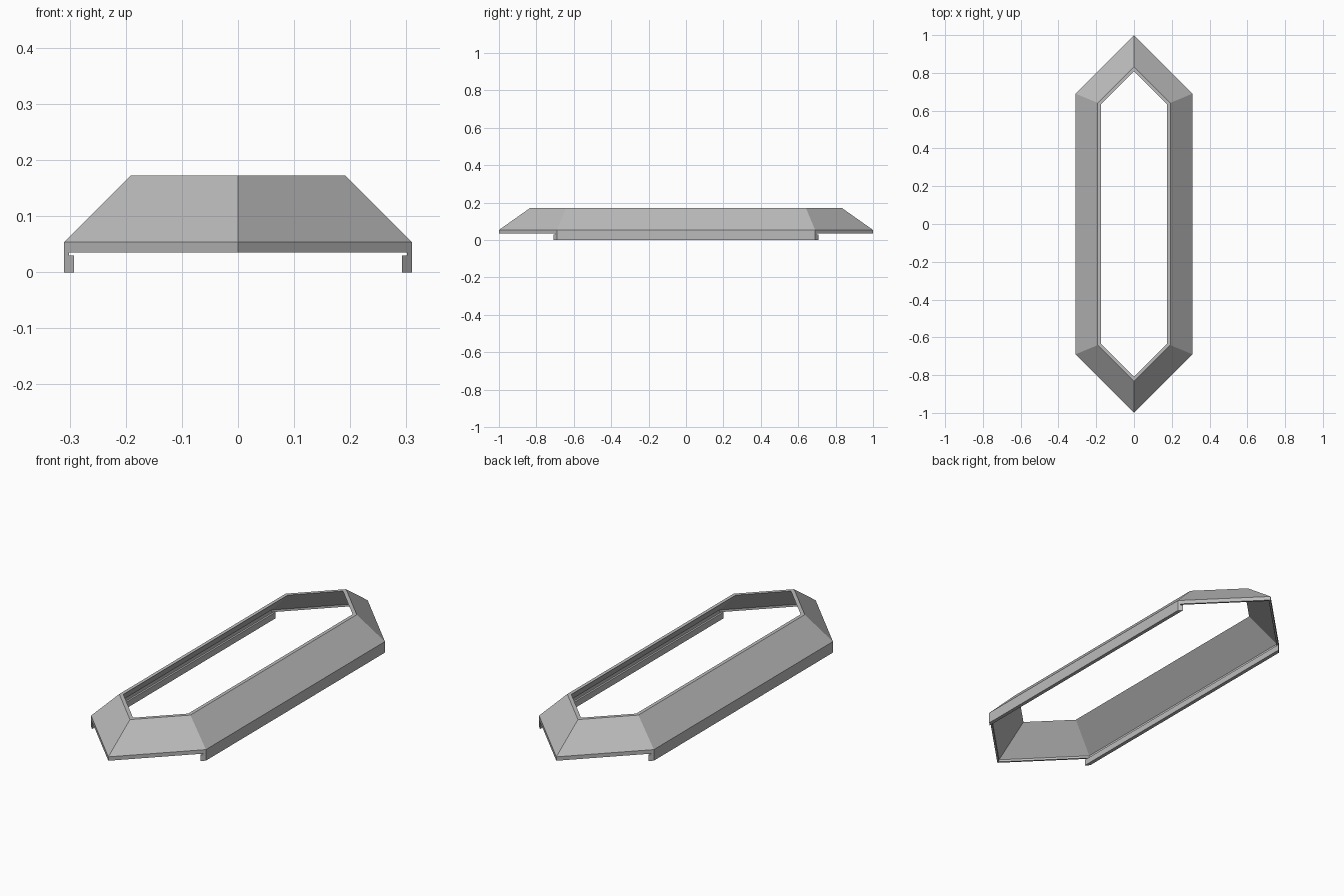
import bpy
import bmesh
import math

cube = bpy.data.objects.get("Cube")
if cube:
    bpy.data.objects.remove(cube, do_unlink=True)

HALF_WIDTH = 0.31
HALF_LENGTH = 1.0

grey = bpy.data.materials.new("plain grey")
grey.use_nodes = True
colour = (0.5, 0.5, 0.5, 1)
grey.diffuse_color = colour
grey.node_tree.nodes["Principled BSDF"].inputs["Base Color"].default_value = colour


def hexagon(inset):
    """Long pointed outline, every edge moved inward by the inset."""
    x = HALF_WIDTH - inset
    tip = HALF_LENGTH - inset * math.sqrt(2)
    y = tip - x
    return [(0, -tip), (x, -y), (x, y), (0, tip), (-x, y), (-x, -y)]


def finish(name, bm):
    bmesh.ops.recalc_face_normals(bm, faces=bm.faces)
    mesh = bpy.data.meshes.new(name)
    bm.to_mesh(mesh)
    bm.free()
    mesh.materials.append(grey)
    obj = bpy.data.objects.new(name, mesh)
    bpy.context.collection.objects.link(obj)
    return obj


def bridge(bm, a, b):
    """Join two closed rings of vertices with quads."""
    for i in range(len(a)):
        j = (i + 1) % len(a)
        bm.faces.new((a[i], a[j], b[j], b[i]))


# Sloping frame: wall section (inset, height) swept round the outline
section = [(0, 0.035), (0, 0.054), (0.118, 0.172), (0.135, 0.172),
           (0.009, 0.046), (0.009, 0.035)]
bm = bmesh.new()
rings = [[bm.verts.new((x, y, z)) for x, y in hexagon(inset)]
         for inset, z in section]
for k, ring in enumerate(rings):
    bridge(bm, ring, rings[(k + 1) % len(rings)])
finish("sloping_frame", bm)

# Side skirts: lipped rails with ends mitred to the pointed outline
rail = [(0, 0), (0, 0.035), (0.009, 0.035), (0.009, 0.03),
        (0.018, 0.03), (0.018, 0)]
for side, name in ((1, "left_skirt"), (-1, "right_skirt")):
    bm = bmesh.new()
    ends = []
    for end in (-1, 1):
        ends.append([bm.verts.new((side * (HALF_WIDTH - d),
                                   end * (HALF_LENGTH - HALF_WIDTH + d), z))
                     for d, z in rail])
        bm.faces.new(ends[-1])
    bridge(bm, *ends)
    finish(name, bm)
